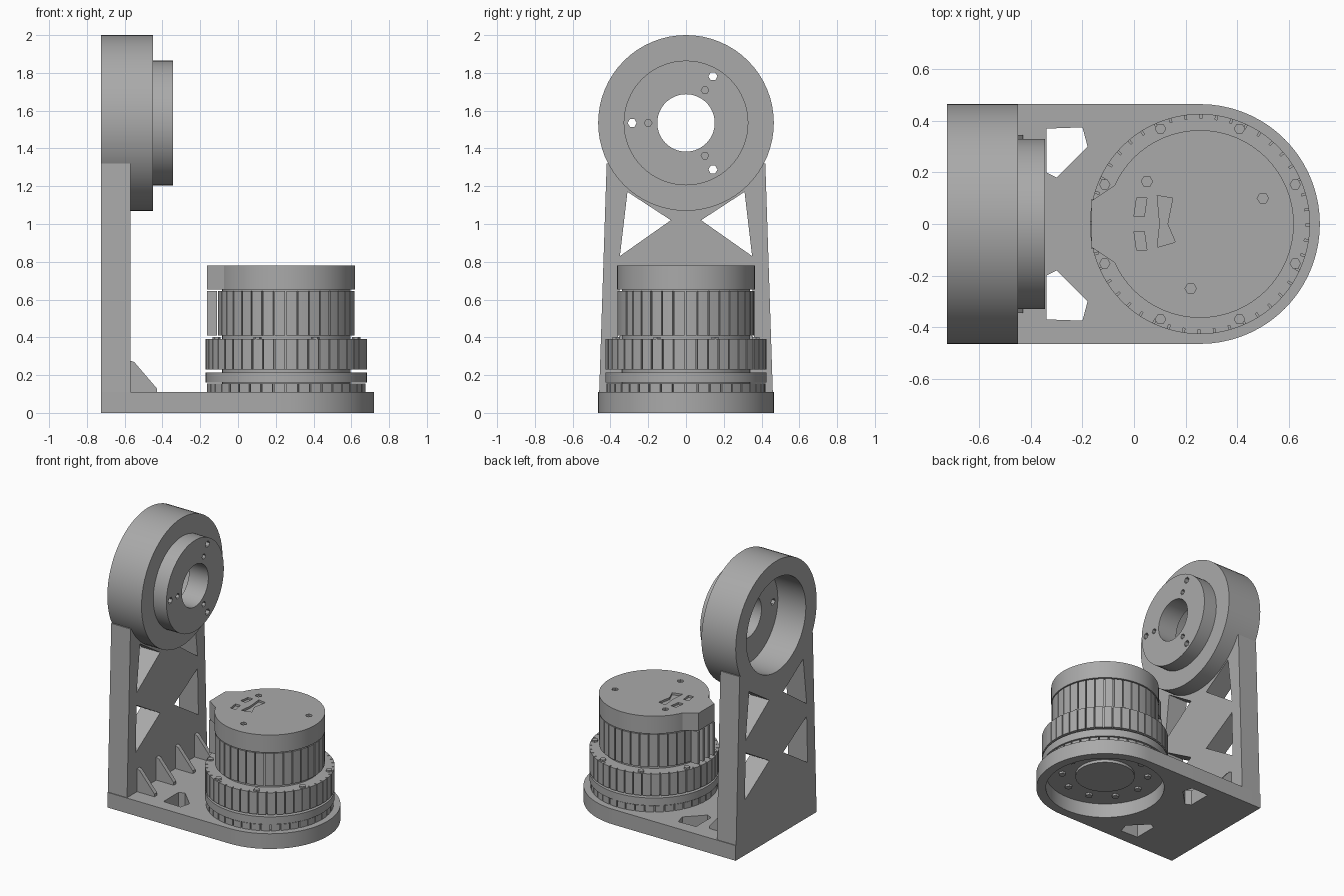
import bpy, bmesh
from math import sin, cos, pi, radians
from mathutils import Vector

if "Cube" in bpy.data.objects:
    bpy.data.objects.remove(bpy.data.objects["Cube"], do_unlink=True)

grey = bpy.data.materials.new("machined_grey")
grey.use_nodes = True
grey.diffuse_color = (0.4, 0.4, 0.4, 1)
grey.node_tree.nodes["Principled BSDF"].inputs["Base Color"].default_value = (0.4, 0.4, 0.4, 1)

MOTOR_X, HUB_Z = 0.256, 1.535


def circle(r, cu=0.0, cv=0.0, n=64, start=0.0):
    return [(cu + r * cos(start + 2 * pi * i / n), cv + r * sin(start + 2 * pi * i / n)) for i in range(n)]


def mirrored(shapes):
    return shapes + [[(u, -v) for u, v in s] for s in shapes]


def prism(name, shapes, lo, hi, axis="Z"):
    """Extrude outlines from lo to hi; outlines are (x, y), (y, z) or (x, z)."""
    place = {"Z": lambda u, v, w: (u, v, w),
             "X": lambda u, v, w: (w, u, v),
             "Y": lambda u, v, w: (u, w, v)}[axis]
    bm = bmesh.new()
    for pts in shapes:
        face = bm.faces.new([bm.verts.new(place(u, v, lo)) for u, v in pts])
        out = bmesh.ops.extrude_face_region(bm, geom=[face])
        moved = [g for g in out["geom"] if isinstance(g, bmesh.types.BMVert)]
        bmesh.ops.translate(bm, verts=moved, vec=Vector(place(0, 0, hi - lo)))
    bmesh.ops.recalc_face_normals(bm, faces=bm.faces[:])
    mesh = bpy.data.meshes.new(name)
    bm.to_mesh(mesh)
    bm.free()
    mesh.materials.append(grey)
    ob = bpy.data.objects.new(name, mesh)
    bpy.context.collection.objects.link(ob)
    return ob


def cut(ob, *cutters):
    for c in cutters:
        mod = ob.modifiers.new("cut", "BOOLEAN")
        mod.operation, mod.solver, mod.object = "DIFFERENCE", "EXACT", c
    bpy.context.view_layer.update()
    graph = bpy.context.evaluated_depsgraph_get()
    mesh = bpy.data.meshes.new_from_object(ob.evaluated_get(graph))
    ob.modifiers.clear()
    ob.data = mesh
    for c in cutters:
        bpy.data.objects.remove(c, do_unlink=True)
    return ob


def slotted(r, depth, count):
    """Round outline with narrow slots around it."""
    pts, step = [], 2 * pi / count
    for i in range(count):
        for f, rad in ((0, r), (0.45, r), (0.88, r), (0.88, r - depth), (1, r - depth)):
            a = (i + f) * step
            pts.append((MOTOR_X + rad * cos(a), rad * sin(a)))
    return pts


# Base plate with a round end, motor opening and two windows
end = [(MOTOR_X + 0.465 * cos(radians(a)), 0.465 * sin(radians(a))) for a in range(-90, 91, 5)]
base = prism("base_plate", [[(-0.725, 0.465), (-0.725, -0.465)] + end], 0, 0.11)
window = [(-0.34, 0.37), (-0.2, 0.375), (-0.18, 0.3), (-0.3, 0.18), (-0.34, 0.2)]
cut(base, prism("opening", [circle(0.4, MOTOR_X)], -0.1, 0.3),
    prism("windows", mirrored([window]), -0.1, 0.3))

# Upright plate with truss windows, cleared for the bearing bore
upright = prism("upright_plate", [[(-0.46, 0.1), (0.46, 0.1), (0.42, 1.32), (-0.42, 1.32)]],
                -0.725, -0.57, "X")
truss = []
for side in (-1, 1):
    truss.append([(side * 0.31, 1.17), (side * 0.08, 1.02), (side * 0.35, 0.83)])
    truss.append([(side * 0.35, 0.74), (side * 0.08, 0.58), (side * 0.36, 0.4)])
cut(upright, prism("truss_windows", truss, -1, 0, "X"),
    prism("bore_clearance", [circle(0.4, 0, HUB_Z)], -1, 0, "X"))

# Gussets between upright and base
for i, y in enumerate((-0.33, -0.11, 0.11, 0.33)):
    prism(f"gusset_{i + 1}", [[(-0.58, 0.1), (-0.43, 0.1), (-0.43, 0.13), (-0.55, 0.27), (-0.58, 0.28)]],
          y - 0.015, y + 0.015, "Y")

# Bearing housing, open at the back
housing = prism("bearing_housing", [circle(0.465, 0, HUB_Z)], -0.725, -0.45, "X")
cut(housing, prism("bore", [circle(0.34, 0, HUB_Z)], -1, -0.5, "X"),
    prism("shaft_hole", [circle(0.152, 0, HUB_Z)], -0.6, 0, "X"))

# Output flange with three pairs of screw holes
flange = prism("output_flange", [circle(0.33, 0, HUB_Z)], -0.46, -0.345, "X")
holes = [circle(s, r * cos(a), HUB_Z + r * sin(a), 6)
         for a in (pi / 3, pi, 5 * pi / 3) for r, s in ((0.285, 0.024), (0.2, 0.02))]
cut(flange, prism("flange_bore", [circle(0.152, 0, HUB_Z)], -1, 0, "X"),
    prism("screw_holes", holes, -0.4, 0, "X"))
cut(housing, prism("through_holes", holes[::2], -0.6, 0, "X"))
cut(flange, prism("through_holes", holes[::2], -0.6, 0, "X"))

# Motor: stacked bands around a core
prism("motor_core", [circle(0.34, MOTOR_X)], 0.105, 0.7)
prism("motor_foot", [slotted(0.42, 0.02, 40)], 0.105, 0.155)
prism("motor_lower_band", [circle(0.427, MOTOR_X)], 0.16, 0.215)
prism("motor_ribbed_band", [slotted(0.427, 0.018, 44)], 0.23, 0.39)
prism("motor_body", [slotted(0.362, 0.018, 36)], 0.41, 0.645)
cap = prism("motor_cap", [circle(0.364, MOTOR_X)], 0.652, 0.78)
pockets = [circle(0.022, x, y, 6) for x, y in ((0.5, 0.1), (0.22, -0.25), (0.05, 0.165))]
pockets += mirrored([[(0.0, 0.03), (0.04, 0.03), (0.05, 0.1), (0.01, 0.1)]])
pockets.append([(0.09, -0.09), (0.16, -0.07), (0.13, 0.0), (0.15, 0.1), (0.09, 0.11), (0.1, 0.0)])
cut(cap, prism("cap_pockets", pockets, 0.765, 0.9))

# Cable outlet block and its guide rails at the motor's inner side
prism("cable_outlet_top", [[(-0.06, 0.16), (-0.165, 0.09), (-0.165, -0.09), (-0.06, -0.16)]], 0.652, 0.78)
for i, y in enumerate((-0.085, -0.03, 0.03, 0.085)):
    prism(f"cable_rail_{i + 1}", [[(-0.165, y - 0.012), (-0.11, y - 0.012), (-0.11, y + 0.012), (-0.165, y + 0.012)]],
          0.41, 0.645)

# Screws around the lower rim
for i in range(8):
    a = radians(22.5 + 45 * i)
    prism(f"rim_screw_{i + 1}", [circle(0.022, MOTOR_X + 0.4 * cos(a), 0.4 * sin(a), 6)], 0.385, 0.402)

# Underside hub and bolts
prism("underside_hub", [circle(0.2, MOTOR_X)], 0.085, 0.11)
for i in range(10):
    a = 2 * pi * i / 10
    prism(f"underside_bolt_{i + 1}", [circle(0.025, MOTOR_X + 0.29 * cos(a), 0.29 * sin(a), 6)], 0.09, 0.11)

# Smooth the round walls, keep edges sharp
bpy.ops.object.select_all(action="DESELECT")
for ob in bpy.context.collection.objects:
    if ob.type == "MESH":
        ob.select_set(True)
        bpy.context.view_layer.objects.active = ob
bpy.ops.object.shade_smooth_by_angle(angle=radians(25))
